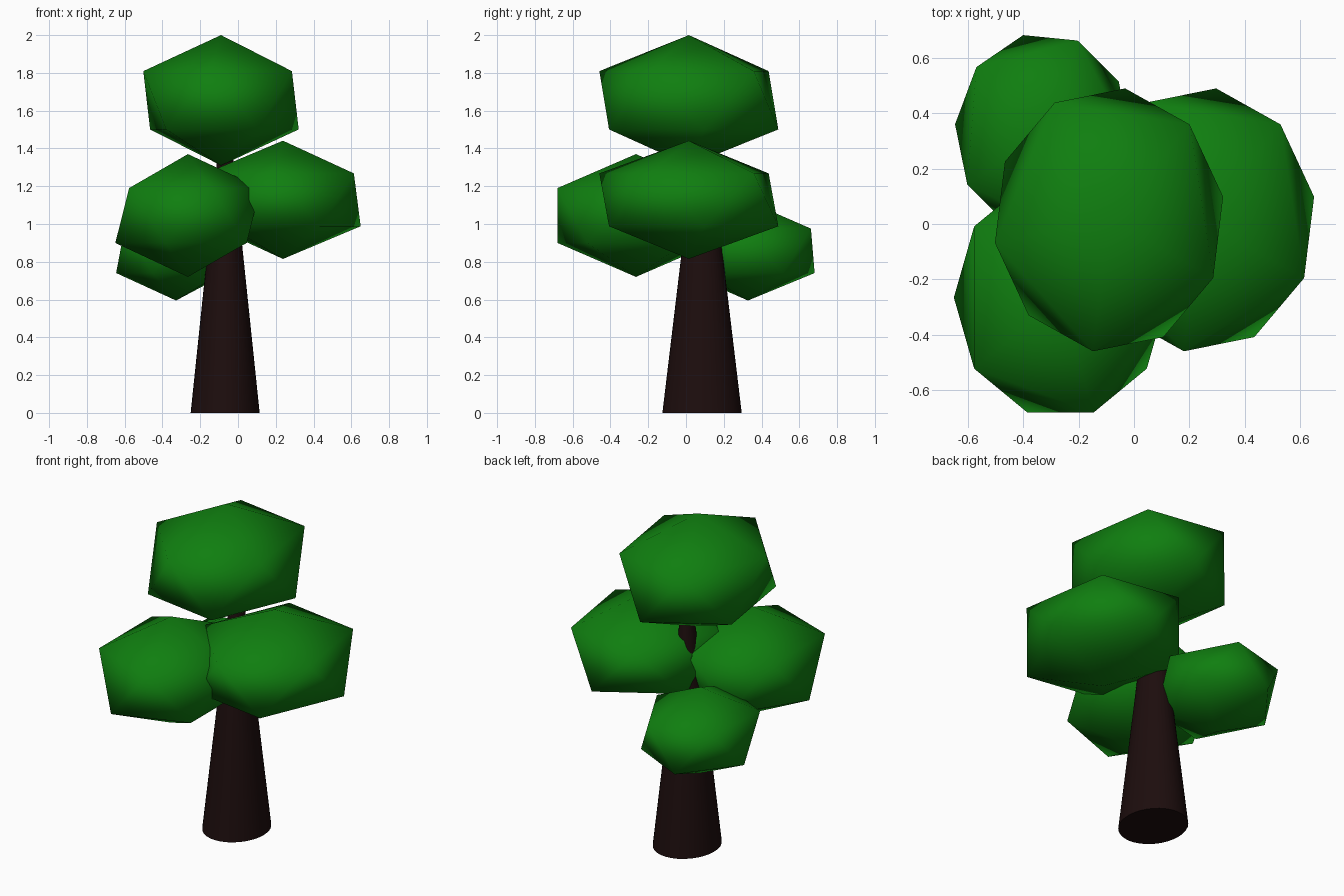
import bpy, math
from mathutils import Matrix

if "Cube" in bpy.data.objects:
    bpy.data.objects.remove(bpy.data.objects["Cube"])


def material(name, color):
    m = bpy.data.materials.new(name)
    m.diffuse_color = (*color, 1)
    m.use_nodes = True
    m.node_tree.nodes["Principled BSDF"].inputs["Base Color"].default_value = m.diffuse_color
    return m


green = material("leaf_green", (0.005, 0.21, 0.005))
brown = material("bark_brown", (0.012, 0.004, 0.004))


def finish(name, mat):
    ob = bpy.context.object
    ob.name = name
    ob.data.materials.append(mat)
    return ob


# Tapered oval trunk, its tip hidden in the crown
bpy.ops.mesh.primitive_cone_add(vertices=32, radius1=0.21, radius2=0.03, depth=1.5,
                                location=(-0.068, 0.085, 0.75))
trunk = finish("trunk", brown)
trunk.scale = (0.87, 1, 1)
bpy.ops.object.shade_smooth_by_angle(angle=math.radians(40))


# Low-poly leaf clump: turned about z, then squashed
def clump(name, center, radii, turn):
    bpy.ops.mesh.primitive_ico_sphere_add(subdivisions=1, radius=1, location=center)
    ob = finish(name, green)
    ob.data.transform(Matrix.Rotation(math.radians(turn), 4, 'Z'))
    ob.scale = radii
    bpy.ops.object.shade_smooth()


clump("crown_leaves", (-0.09, 0.015, 1.655), (0.467, 0.535, 0.345), 46)
clump("right_leaves", (0.238, 0.015, 1.128), (0.467, 0.535, 0.313), 46)
clump("front_left_leaves", (-0.265, -0.265, 1.045), (0.43, 0.488, 0.325), 0)
clump("back_left_leaves", (-0.328, 0.328, 0.858), (0.356, 0.405, 0.263), -5)
